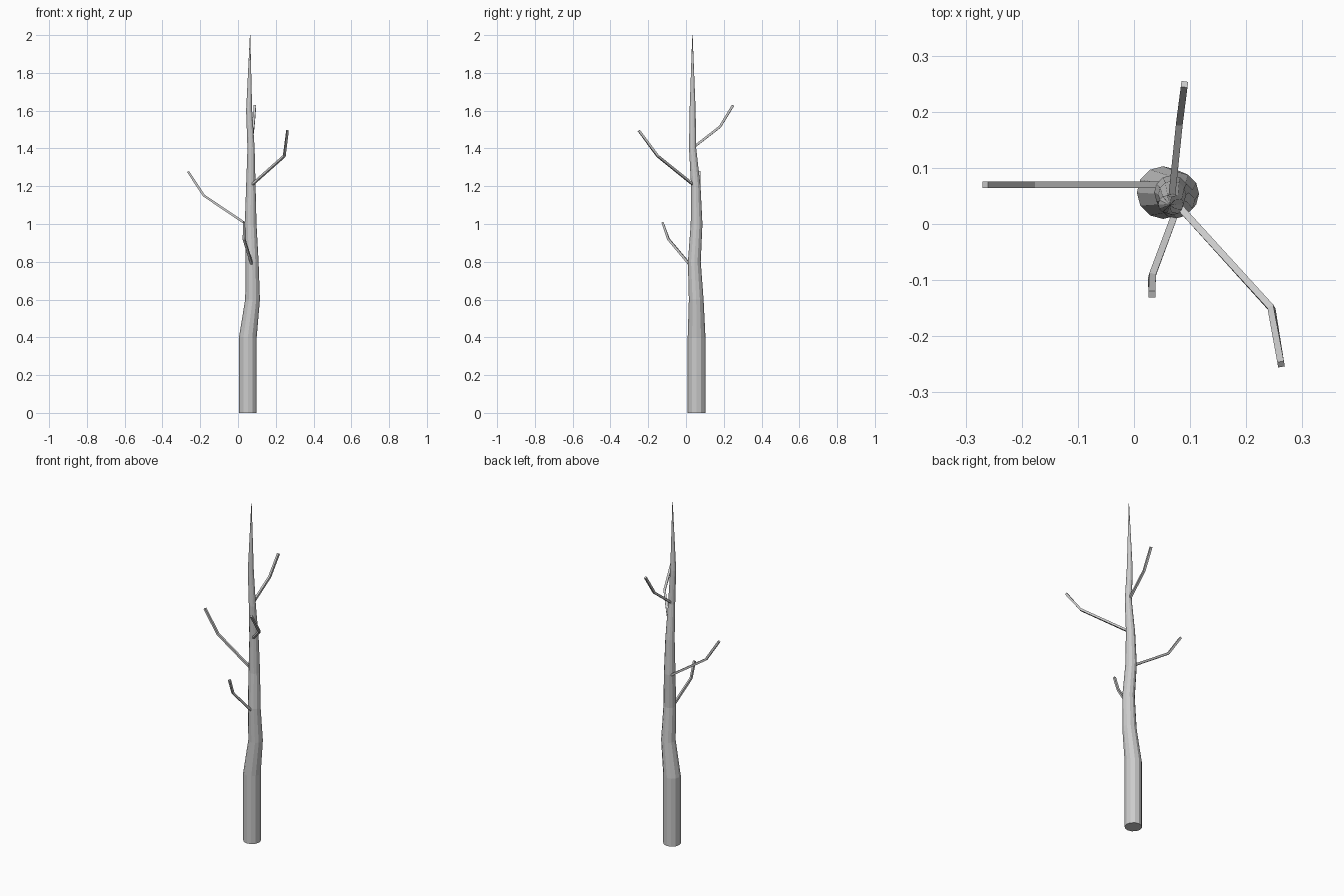
import bpy, bmesh, math
from mathutils import Vector

if "Cube" in bpy.data.objects:
    bpy.data.objects.remove(bpy.data.objects["Cube"])


def skin(name, rings):
    """Bridge a list of equal-sized vertex loops and cap both ends."""
    bm = bmesh.new()
    loops = [[bm.verts.new(p) for p in ring] for ring in rings]
    n = len(loops[0])
    for a, b in zip(loops, loops[1:]):
        for i in range(n):
            j = (i + 1) % n
            bm.faces.new((a[i], a[j], b[j], b[i]))
    bm.faces.new(loops[0][::-1])
    bm.faces.new(loops[-1])
    bmesh.ops.recalc_face_normals(bm, faces=bm.faces)
    mesh = bpy.data.meshes.new(name)
    bm.to_mesh(mesh)
    bm.free()
    obj = bpy.data.objects.new(name, mesh)
    bpy.context.collection.objects.link(obj)
    return obj


def branch(name, points, half=0.006):
    """Square twig following a path, with one side facing up."""
    pts = [Vector(p) for p in points]
    rings = []
    for i, p in enumerate(pts):
        before, after = pts[max(i - 1, 0)], pts[min(i + 1, len(pts) - 1)]
        tangent = (after - before).normalized()
        side = tangent.cross(Vector((0, 0, 1))).normalized()
        up = side.cross(tangent)
        rings.append([p + half * (side * s + up * u)
                      for s, u in ((-1, -1), (1, -1), (1, 1), (-1, 1))])
    return skin(name, rings)


# Trunk: x, y, z, radius of each horizontal ring
trunk_rings = [
    (0.052, 0.056, 0.0, 0.047), (0.052, 0.056, 0.4, 0.047),
    (0.077, 0.054, 0.6, 0.039), (0.075, 0.044, 0.8, 0.034),
    (0.067, 0.056, 1.0, 0.031), (0.068, 0.052, 1.2, 0.025),
    (0.069, 0.035, 1.4, 0.019), (0.059, 0.035, 1.6, 0.016),
    (0.064, 0.034, 2.0, 0.001)]
SIDES = 12
skin("trunk", [[(x + r * math.cos(math.tau * k / SIDES),
                 y + r * math.sin(math.tau * k / SIDES), z)
                for k in range(SIDES)] for x, y, z, r in trunk_rings])

# Bent branches, lowest to highest
branch("front_branch", [(0.074, 0.02, 0.785), (0.032, -0.093, 0.92), (0.032, -0.125, 1.01)])
branch("left_branch", [(0.05, 0.07, 0.995), (-0.18, 0.07, 1.15), (-0.265, 0.07, 1.278)])
branch("right_branch", [(0.076, 0.036, 1.21), (0.245, -0.15, 1.36), (0.262, -0.25, 1.495)])
branch("back_branch", [(0.067, 0.045, 1.41), (0.081, 0.18, 1.515), (0.09, 0.249, 1.628)])
